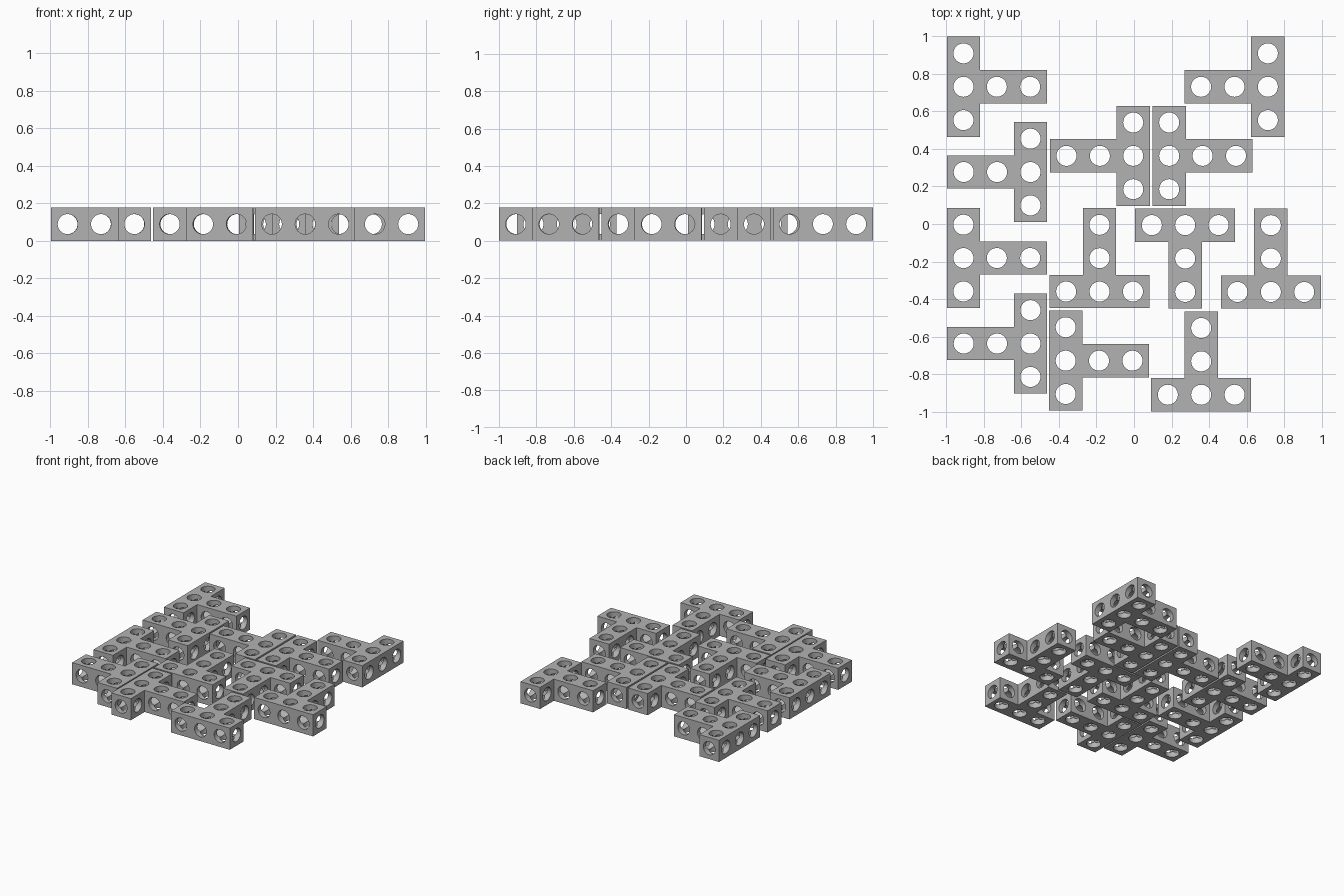
import bpy, bmesh, math
from mathutils import Matrix, Vector

if "Cube" in bpy.data.objects:
    bpy.data.objects.remove(bpy.data.objects["Cube"])

P = 0.178      # spacing between holes
H = 0.0888     # half thickness of a beam
R = 0.0535     # hole radius

grey = bpy.data.materials.new("plain grey")
grey.diffuse_color = (0.45, 0.45, 0.45, 1)
grey.use_nodes = True
grey.node_tree.nodes["Principled BSDF"].inputs["Base Color"].default_value = grey.diffuse_color


def new_object(name, bm):
    mesh = bpy.data.meshes.new(name)
    bm.to_mesh(mesh)
    bm.free()
    obj = bpy.data.objects.new(name, mesh)
    bpy.context.collection.objects.link(obj)
    return obj


# T-shaped beam: crossbar along y, stem along +x, junction at the origin
bm = bmesh.new()
outline = [(-H, -P - H), (H, -P - H), (H, -H), (2 * P + H, -H),
           (2 * P + H, H), (H, H), (H, P + H), (-H, P + H)]
face = bm.faces.new([bm.verts.new((x, y, -H)) for x, y in outline])
ext = bmesh.ops.extrude_face_region(bm, geom=[face])
bmesh.ops.translate(bm, vec=(0, 0, 2 * H),
                    verts=[v for v in ext["geom"] if isinstance(v, bmesh.types.BMVert)])
bmesh.ops.recalc_face_normals(bm, faces=bm.faces)
solid = new_object("beam_solid", bm)
solid.data.materials.append(grey)

# Hole cutters along all three directions
cuts = [(Vector((x, y, 0)), "Z") for x, y in
        [(0, -P), (0, 0), (0, P), (P, 0), (2 * P, 0)]]
cuts += [(Vector((0, k * P, 0)), "X") for k in (-1, 0, 1)]
cuts += [(Vector((k * P, 0, 0)), "Y") for k in (0, 1, 2)]
turn = {"Z": Matrix.Identity(4),
        "X": Matrix.Rotation(math.pi / 2, 4, "Y"),
        "Y": Matrix.Rotation(math.pi / 2, 4, "X")}
cutters = []
for i, (pos, axis) in enumerate(cuts):
    bm = bmesh.new()
    bmesh.ops.create_cone(bm, cap_ends=True, segments=32, radius1=R, radius2=R,
                          depth=1.5, matrix=Matrix.Translation(pos) @ turn[axis])
    cutter = new_object(f"hole_cutter_{i}", bm)
    cutter.hide_render = True
    cutters.append(cutter)
    mod = solid.modifiers.new("hole", "BOOLEAN")
    mod.operation, mod.solver, mod.object = "DIFFERENCE", "EXACT", cutter

bpy.context.view_layer.update()
beam = bpy.data.meshes.new_from_object(
    solid.evaluated_get(bpy.context.evaluated_depsgraph_get()))
beam.name = "t_beam"
for obj in cutters + [solid]:
    bpy.data.objects.remove(obj)

# Layout: junction position and stem direction in degrees
layout = [(-0.907, 0.734, 0), (0.710, 0.734, 180), (-0.551, 0.281, 180),
          (-0.005, 0.367, 180), (0.186, 0.367, 0), (-0.907, -0.176, 0),
          (-0.184, -0.354, 90), (0.271, -0.001, -90), (0.726, -0.356, 90),
          (-0.551, -0.630, 180), (-0.364, -0.721, 0), (0.356, -0.902, 90)]
for i, (x, y, angle) in enumerate(layout):
    obj = bpy.data.objects.new(f"t_beam_{i + 1}", beam)
    obj.location = (x * 1.004 + 0.001, y * 1.004 - 0.005, H)
    obj.rotation_euler.z = math.radians(angle)
    bpy.context.collection.objects.link(obj)

# Smooth hole walls with crisp rims
first = bpy.data.objects["t_beam_1"]
bpy.context.view_layer.objects.active = first
first.select_set(True)
bpy.ops.object.shade_smooth_by_angle(angle=math.radians(30))
